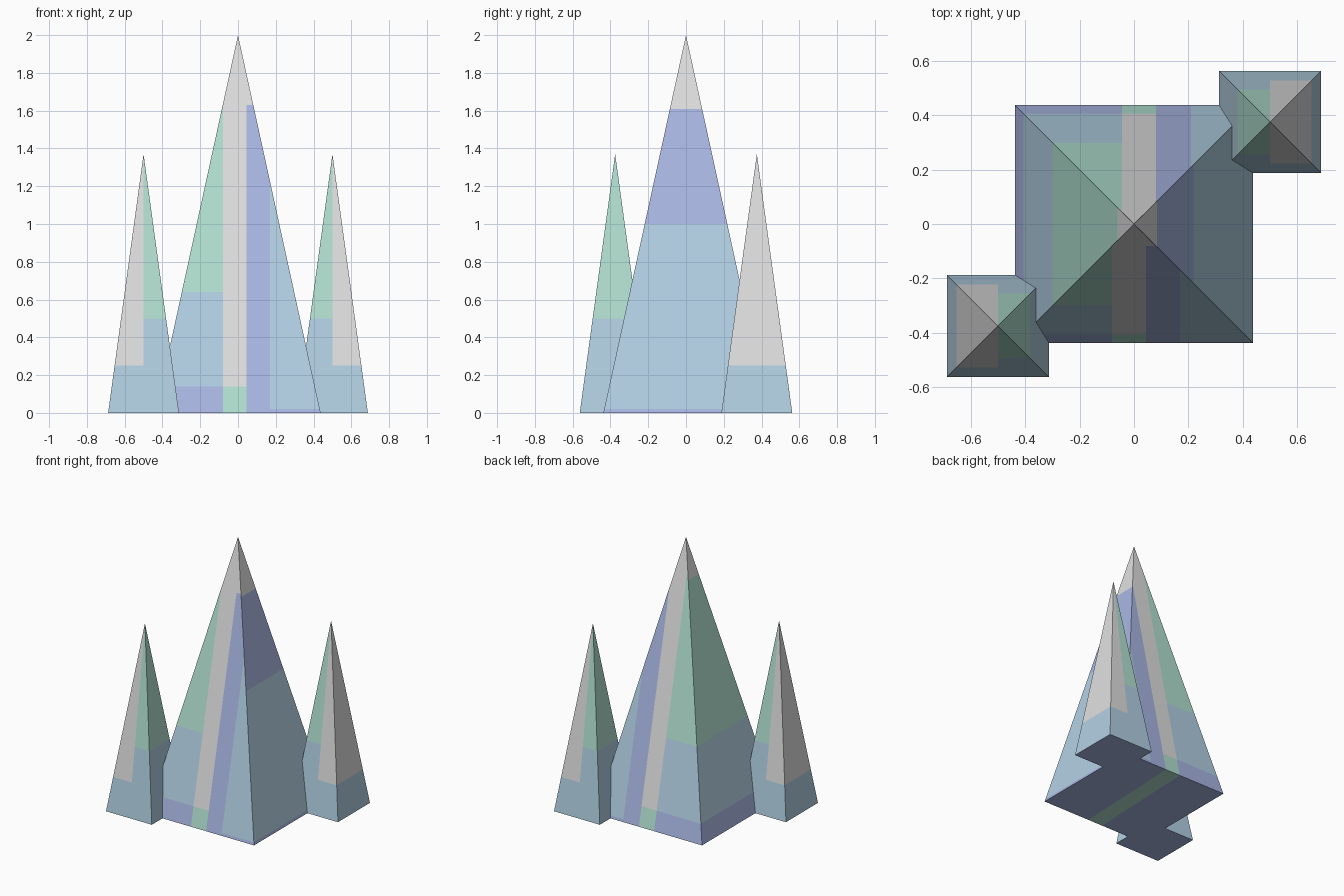
import bpy, bmesh, math

if "Cube" in bpy.data.objects:
    bpy.data.objects.remove(bpy.data.objects["Cube"])

# Flat palette (sRGB picked, stored linear)
def linear(h):
    return [((int(h[i:i + 2], 16) / 255 + 0.055) / 1.055) ** 2.4 for i in (0, 2, 4)] + [1]

BLUE, PURPLE, GREEN, GREY = range(4)
materials = []
for name, code in (("light_blue", "b2d0e3"), ("periwinkle", "a9b7e3"),
                   ("mint_green", "b2e1d1"), ("pale_grey", "e0e0e0")):
    m = bpy.data.materials.new(name)
    m.diffuse_color = linear(code)
    m.use_nodes = True
    m.node_tree.nodes["Principled BSDF"].inputs["Base Color"].default_value = m.diffuse_color
    materials.append(m)


def side_of(face):
    n = face.normal
    if n.z < -0.5:
        return "base"
    if abs(n.y) > abs(n.x):
        return "front" if n.y < 0 else "back"
    return "left" if n.x < 0 else "right"


def pyramid(name, half, height, cuts, rule, location=(0, 0, 0), turn=0):
    """Square pyramid; cuts maps side -> [(point, normal)], rule colours each piece."""
    bm = bmesh.new()
    ring = [bm.verts.new((x * half, y * half, 0)) for x, y in ((-1, -1), (1, -1), (1, 1), (-1, 1))]
    apex = bm.verts.new((0, 0, height))
    bm.faces.new(ring[::-1])
    for i in range(4):
        bm.faces.new((ring[i], ring[(i + 1) % 4], apex))
    bm.normal_update()
    for side, planes in cuts.items():
        for point, normal in planes:
            faces = [f for f in bm.faces if side_of(f) == side]
            geom = set(faces)
            for f in faces:
                geom.update(f.verts)
                geom.update(f.edges)
            bmesh.ops.bisect_plane(bm, geom=list(geom), dist=1e-5, plane_co=point, plane_no=normal)
            bm.normal_update()
    for f in bm.faces:
        f.material_index = rule(side_of(f), f.calc_center_median())
    mesh = bpy.data.meshes.new(name)
    bm.to_mesh(mesh)
    bm.free()
    for m in materials:
        mesh.materials.append(m)
    ob = bpy.data.objects.new(name, mesh)
    ob.location = location
    ob.rotation_euler.z = turn
    bpy.context.collection.objects.link(ob)
    return ob


def at_x(*values):
    return [((v, 0, 0), (1, 0, 0)) for v in values]


def at_z(*values):
    return [((0, 0, v), (0, 0, 1)) for v in values]


# Central spire: stripes on front and back, bands on left and right
STRIPES = {"front": (-0.08, 0.045, 0.17), "back": (-0.045, 0.08, 0.21)}
HALF = 0.4375


def stripe_shift(y):
    return 0.0175 * y / HALF


def spire_colour(side, c):
    if side == "base":
        return GREEN if abs(c.x + 0.0 - stripe_shift(c.y)) < 0.0625 else PURPLE
    if side == "right":
        return PURPLE if c.z < 0.02 or 1.0 < c.z < 1.61 else BLUE if c.z < 1.0 else GREY
    if side != "left":
        a, b, d = STRIPES[side]
        if a < c.x < b:
            return GREEN if c.z < 0.14 else GREY
        if b < c.x < d:
            return PURPLE if c.z < 1.63 else GREY
        if c.x > d:
            return PURPLE if c.z < 0.02 else BLUE
    elif c.z > 1.72:
        return GREY
    return PURPLE if c.z < 0.14 else BLUE if c.z < 0.64 else GREEN


spire_cuts = {s: at_x(*STRIPES[s]) + at_z(0.02, 0.14, 0.64, 1.63) for s in STRIPES}
spire_cuts["left"] = at_z(0.14, 0.64, 1.72)
spire_cuts["right"] = at_z(0.02, 1.0, 1.61)
spire_cuts["base"] = [((x, 0, 0), (1, -0.04, 0)) for x in (-0.0625, 0.0625)]
pyramid("main_spire", HALF, 2.0, spire_cuts, spire_colour)


# Corner spires: grey on the outer half, green on the inner half, blue foot
def corner_colour(side, c):
    if side == "base":
        return PURPLE
    if c.x > 0:
        return BLUE if c.z < 0.25 else GREY
    return BLUE if c.z < 0.5 else GREEN


corner_cuts = {"front": at_x(0) + at_z(0.25, 0.5), "back": at_x(0) + at_z(0.25, 0.5),
               "left": at_z(0.5), "right": at_z(0.25)}
for name, sign, turn in (("back_right_spire", 1, 0), ("front_left_spire", -1, math.pi)):
    pyramid(name, 0.1875, 1.37, corner_cuts, corner_colour,
            (0.5 * sign, 0.375 * sign, 0), turn)
